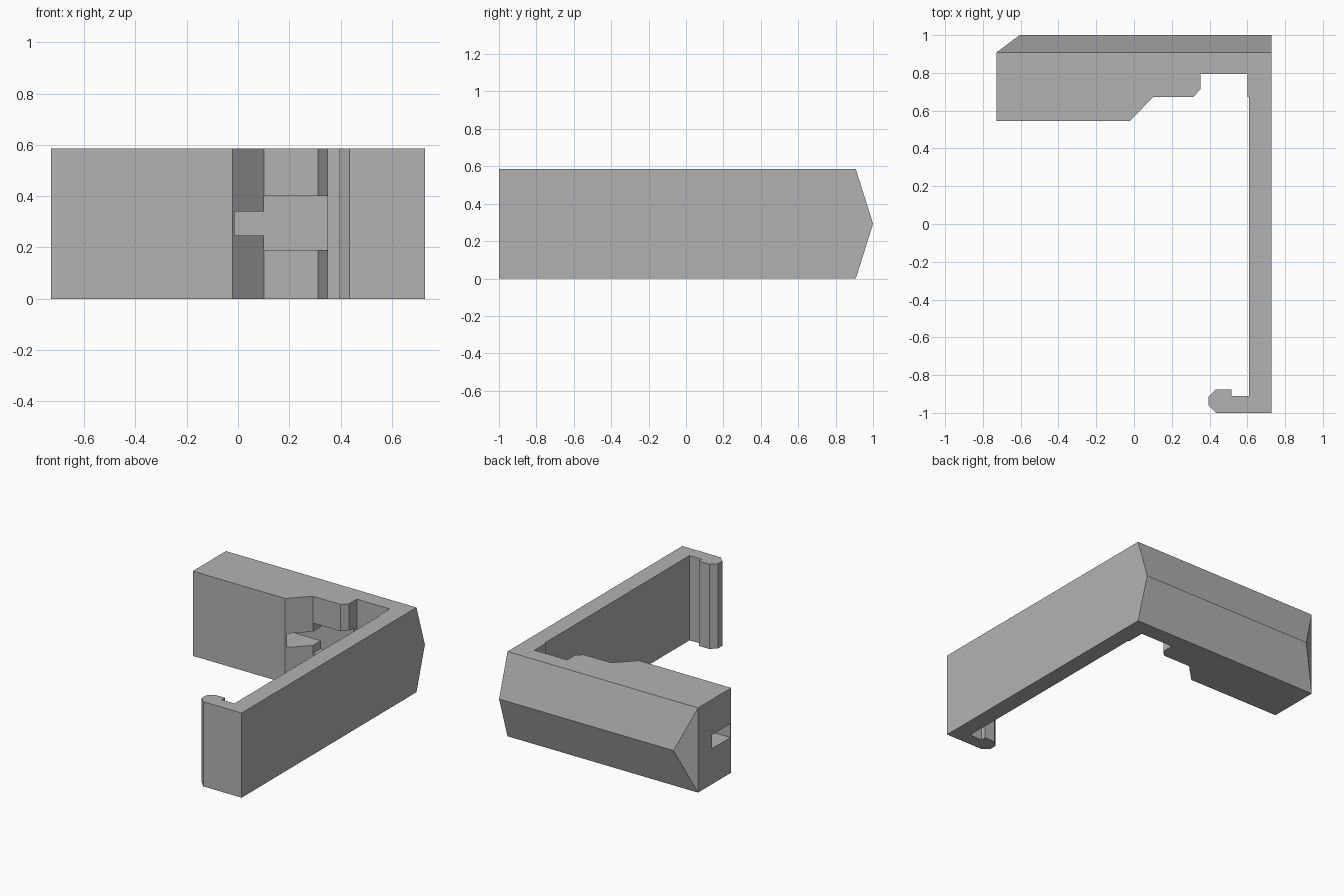
import bpy, bmesh

if "Cube" in bpy.data.objects:
    bpy.data.objects.remove(bpy.data.objects["Cube"])

H = 0.585           # height of the part
W = 0.728           # half width
YB = 0.908          # where the pointed back edge begins

grey = bpy.data.materials.new("grey")
grey.diffuse_color = (0.45, 0.45, 0.45, 1)
grey.use_nodes = True
grey.node_tree.nodes["Principled BSDF"].inputs["Base Color"].default_value = grey.diffuse_color


def finish(name, bm):
    bmesh.ops.recalc_face_normals(bm, faces=bm.faces)
    me = bpy.data.meshes.new(name)
    bm.to_mesh(me)
    bm.free()
    ob = bpy.data.objects.new(name, me)
    bpy.context.collection.objects.link(ob)
    me.materials.append(grey)
    return ob


def box_cutter(name, lo, hi):
    bm = bmesh.new()
    bmesh.ops.create_cube(bm, size=1)
    for v in bm.verts:
        v.co = [lo[i] if v.co[i] < 0 else hi[i] for i in range(3)]
    ob = finish(name, bm)
    ob.hide_render = True
    ob.hide_set(True)
    return ob


# Plan outline: back bar, stepped latch edge, long arm and hooked tip
outline = [
    (-W, YB), (-W, 0.546), (-0.022, 0.546), (0.102, 0.672),
    (0.312, 0.672), (0.351, 0.711), (0.351, 0.795), (0.602, 0.795),
    (0.602, 0.672), (0.61, 0.672), (0.61, -0.91), (0.515, -0.91),
    (0.515, -0.875), (0.435, -0.875), (0.395, -0.913), (0.395, -0.96),
    (0.435, -1.0), (W, -1.0), (W, YB),
]
bm = bmesh.new()
low = [bm.verts.new((x, y, 0)) for x, y in outline]
top = [bm.verts.new((x, y, H)) for x, y in outline]
bm.faces.new(low[::-1])
bm.faces.new(top)
n = len(outline)
for i in range(n - 2):
    bm.faces.new((low[i], low[i + 1], top[i + 1], top[i]))

# Pointed back edge with a bevelled left end and a flush right end
ridge_l = bm.verts.new((-0.605, 1.0, H / 2))
ridge_r = bm.verts.new((W, 1.0, H / 2))
bm.faces.new((low[-1], low[0], ridge_l, ridge_r))
bm.faces.new((top[0], top[-1], ridge_r, ridge_l))
bm.faces.new((low[0], top[0], ridge_l))
bm.faces.new((low[-2], low[-1], ridge_r, top[-1], top[-2]))
bracket = finish("bracket", bm)

# Narrow slot through the bar and a taller pocket behind the latch edge
cutters = [
    box_cutter("slot_cutter", (-0.9, 0.555, 0.246), (0.2, 0.757, 0.341)),
    box_cutter("pocket_cutter", (0.102, 0.6, 0.19), (0.45, 0.757, 0.4)),
]
for c in cutters:
    mod = bracket.modifiers.new(c.name, 'BOOLEAN')
    mod.operation = 'DIFFERENCE'
    mod.solver = 'EXACT'
    mod.object = c
